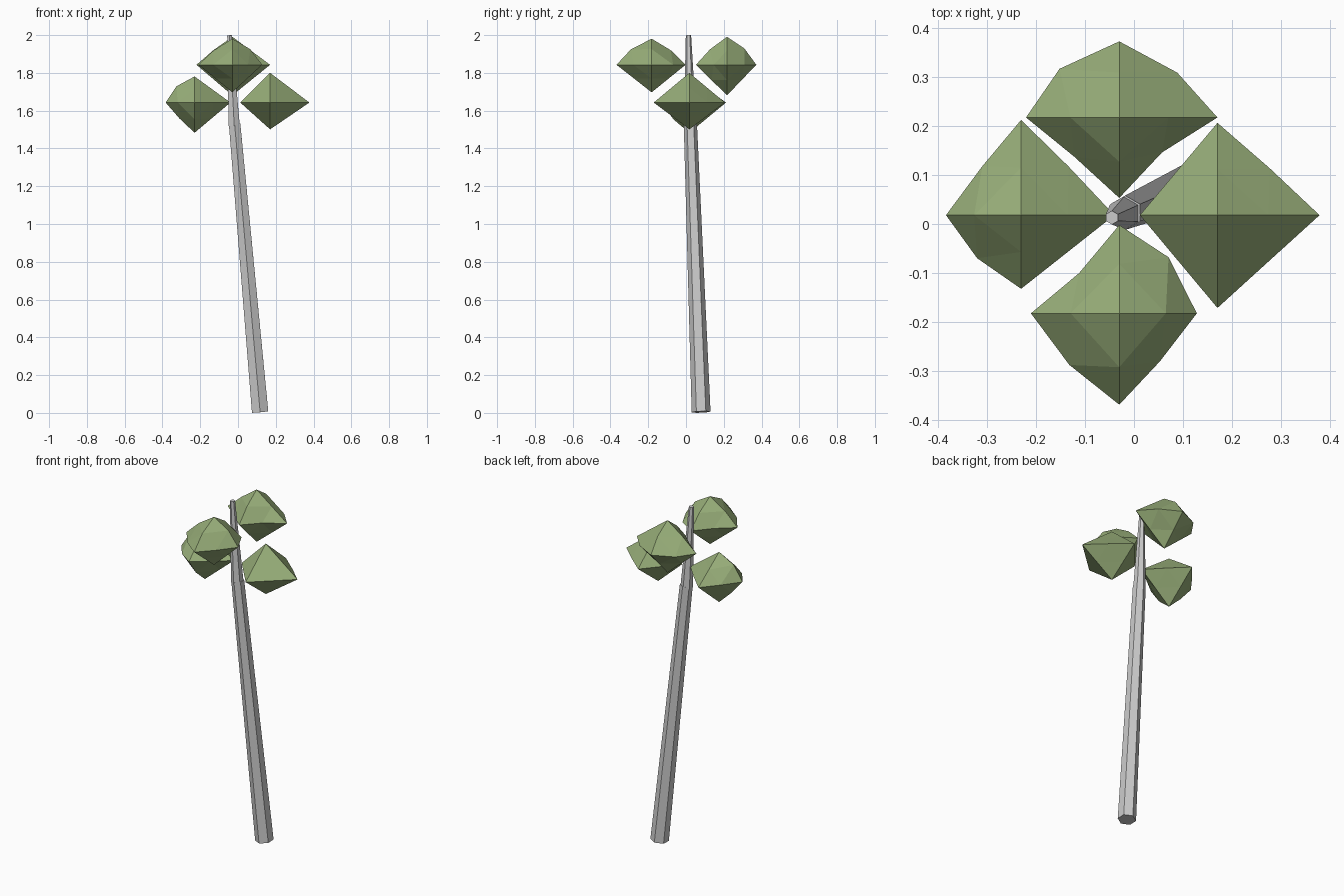
import bpy, bmesh
from mathutils import Vector, Matrix

if "Cube" in bpy.data.objects:
    bpy.data.objects.remove(bpy.data.objects["Cube"])

green = bpy.data.materials.new("leaf_green")
green.diffuse_color = (0.31, 0.42, 0.19, 1)
green.use_nodes = True
green.node_tree.nodes["Principled BSDF"].inputs["Base Color"].default_value = green.diffuse_color


def finish(name, bm, mat=None):
    bmesh.ops.recalc_face_normals(bm, faces=bm.faces)
    me = bpy.data.meshes.new(name)
    bm.to_mesh(me)
    bm.free()
    ob = bpy.data.objects.new(name, me)
    bpy.context.collection.objects.link(ob)
    if mat:
        me.materials.append(mat)


# Tapered hexagonal trunk piece, capped square to its own axis
def trunk_piece(name, p, q, r1, r2):
    p, q = Vector(p), Vector(q)
    d = q - p
    rot = Vector((0, 0, 1)).rotation_difference(d).to_matrix().to_4x4()
    bm = bmesh.new()
    bmesh.ops.create_cone(bm, cap_ends=True, segments=6, radius1=r1, radius2=r2,
                          depth=d.length,
                          matrix=Matrix.Translation((p + q) / 2) @ rot)
    finish(name, bm)


trunk_piece("lower_trunk", (0.117, 0.08, 0.005), (-0.018, 0.023, 1.53), 0.05, 0.035)
trunk_piece("upper_trunk", (-0.02, 0.022, 1.52), (-0.045, 0.013, 1.999), 0.034, 0.014)


# Leaf clump: octahedron with uneven reaches, each edge midpoint pushed in or out
def leaf_clump(name, centre, reach, bulge):
    c = Vector(centre)
    axes = {"+x": (1, 0, 0), "-x": (-1, 0, 0), "+y": (0, 1, 0),
            "-y": (0, -1, 0), "+z": (0, 0, 1), "-z": (0, 0, -1)}
    tip = {k: Vector(a) * r for (k, a), r in zip(axes.items(), reach)}
    bm = bmesh.new()
    vert = {k: bm.verts.new(c + v) for k, v in tip.items()}

    def mid(a, b):
        key = a + b
        if key not in vert:
            vert[key] = bm.verts.new(c + (tip[a] + tip[b]) / 2 * bulge.get(key, 1.0))
        return vert[key]

    for x in ("+x", "-x"):
        for y in ("+y", "-y"):
            for z in ("+z", "-z"):
                xy, xz, yz = mid(x, y), mid(x, z), mid(y, z)
                for f in ((vert[x], xy, xz), (vert[y], yz, xy),
                          (vert[z], xz, yz), (xy, yz, xz)):
                    bm.faces.new(f)
    finish(name, bm, green)


leaf_clump("front_leaves", (-0.03, -0.182, 1.843), (0.158, 0.18, 0.18, 0.186, 0.138, 0.146),
           {"+x+y": 1.27, "-x+y": 0.91, "-x-y": 1.13, "+x-y": 1.05,
            "-y+z": 1.18, "+y+z": 1.12, "-x+z": 1.1, "+x+z": 1.2})
leaf_clump("back_leaves", (-0.03, 0.217, 1.843), (0.2, 0.19, 0.155, 0.164, 0.148, 0.162),
           {"-x+y": 1.28, "+x+y": 1.18, "-x-y": 0.97, "+x-y": 0.87,
            "+y+z": 1.18, "-y+z": 1.1, "-x+z": 1.05})
leaf_clump("left_leaves", (-0.23, 0.018, 1.643), (0.19, 0.153, 0.194, 0.15, 0.138, 0.16),
           {"-x+y": 1.03, "+x+y": 1.02, "-x-y": 1.17,
            "-x+z": 1.25, "-x-z": 1.05, "-y-z": 1.12})
leaf_clump("right_leaves", (0.17, 0.018, 1.643), (0.208, 0.158, 0.188, 0.189, 0.157, 0.142),
           {"+x+y": 1.02})
